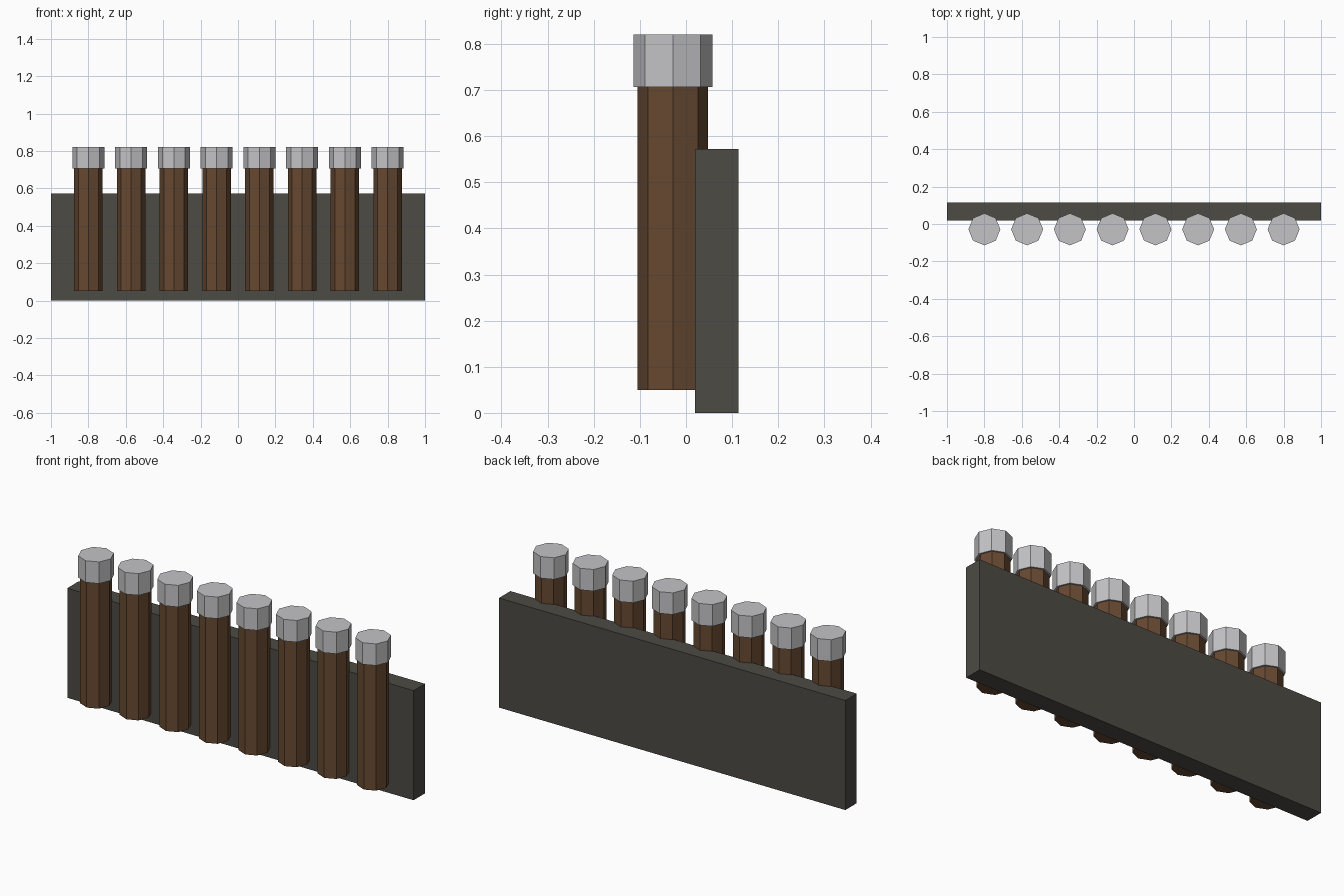
import bpy
import math

cube = bpy.data.objects.get("Cube")
if cube:
    bpy.data.objects.remove(cube, do_unlink=True)


def material(name, rgb):
    mat = bpy.data.materials.new(name)
    mat.use_nodes = True
    colour = (*rgb, 1.0)
    mat.diffuse_color = colour
    mat.node_tree.nodes["Principled BSDF"].inputs["Base Color"].default_value = colour
    return mat


wood = material("brown wood", (0.133, 0.066, 0.031))
metal = material("light grey metal", (0.55, 0.55, 0.565))
slate = material("dark slate", (0.075, 0.069, 0.058))


def post_part(name, x, radius, bottom, top, mat):
    """Eight-sided upright prism with corners on the axes."""
    bpy.ops.mesh.primitive_cylinder_add(
        vertices=8, radius=radius, depth=top - bottom,
        location=(x, POST_Y, (bottom + top) / 2))
    part = bpy.context.object
    part.name = name
    part.data.materials.append(mat)


# Backing board
FRONT, BACK, HEIGHT = 0.02, 0.114, 0.572
bpy.ops.mesh.primitive_cube_add(size=1, location=(0, (FRONT + BACK) / 2, HEIGHT / 2))
board = bpy.context.object
board.name = "backing_board"
board.scale = (2, BACK - FRONT, HEIGHT)
bpy.ops.object.transform_apply(location=False, rotation=False, scale=True)
board.data.materials.append(slate)

# Row of posts with wider caps
POST_Y, COUNT, SPAN = -0.0285, 8, 1.6
for i in range(COUNT):
    x = -SPAN / 2 + i * SPAN / (COUNT - 1)
    post_part(f"post_{i + 1}", x, 0.0765, 0.05, 0.707, wood)
    post_part(f"post_cap_{i + 1}", x, 0.0855, 0.707, 0.82, metal)
